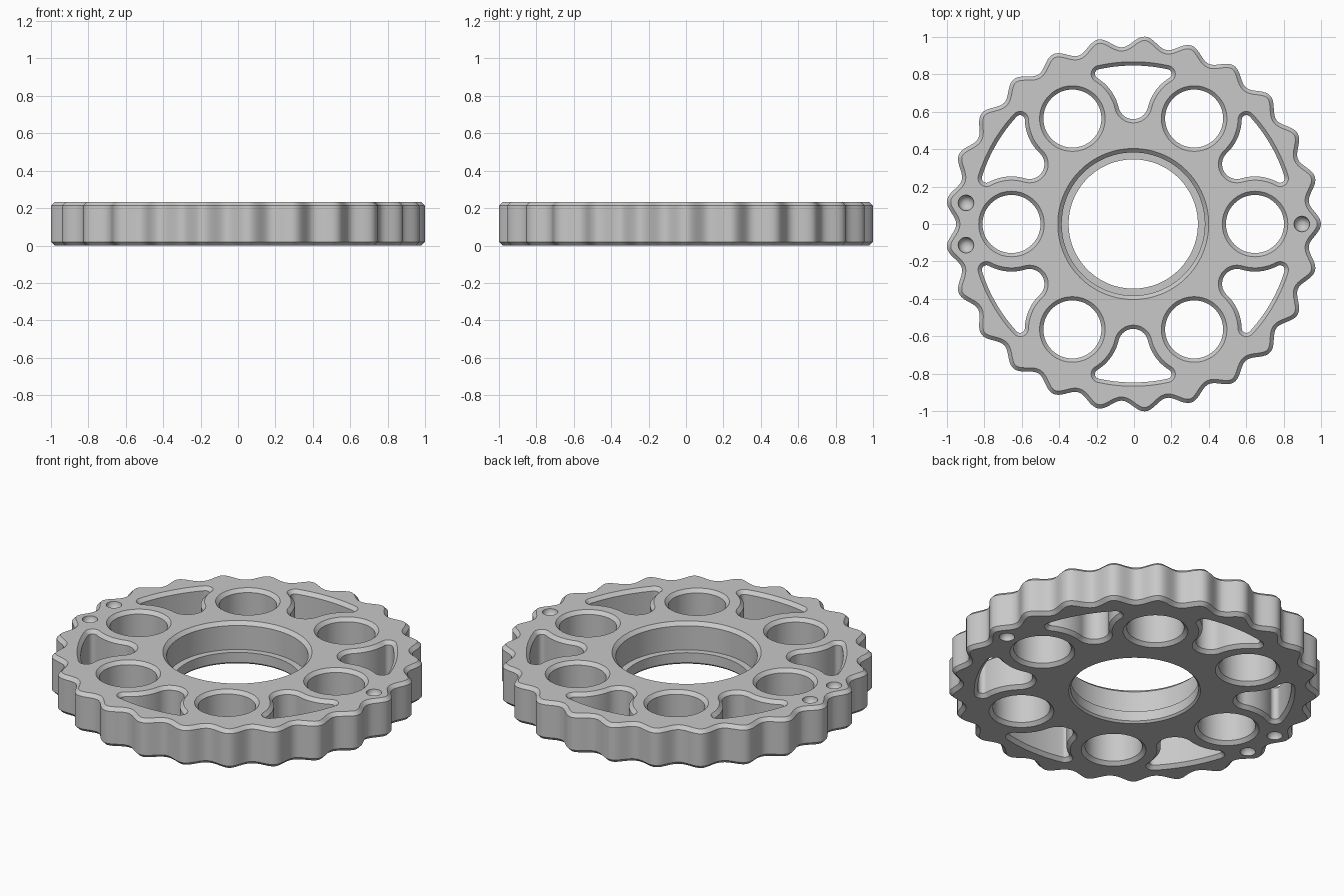
import bpy
import bmesh
from math import sin, cos, pi, radians, atan2, acos, hypot
from mathutils import Vector, Matrix

cube = bpy.data.objects.get("Cube")
if cube:
    bpy.data.objects.remove(cube)

HEIGHT = 0.233
CHAMFER = 0.02
SHIFT_X = -0.004
TEETH = 25

grey = bpy.data.materials.new("machined_grey")
grey.use_nodes = True
colour = (0.58, 0.58, 0.58, 1)
grey.diffuse_color = colour
grey.node_tree.nodes["Principled BSDF"].inputs["Base Color"].default_value = colour


def arc(centre, radius, start, end, count):
    """Points along an arc, leaving out the last one."""
    return [Vector((centre[0] + radius * cos(a), centre[1] + radius * sin(a)))
            for a in (start + (end - start) * i / count for i in range(count))]


def circle(centre, radius, count=64):
    return arc(centre, radius, 0, 2 * pi, count)


def polar(radius, degrees):
    a = radians(degrees)
    return Vector((radius * cos(a), radius * sin(a)))


def direction(a, b):
    return atan2(b.y - a.y, b.x - a.x)


def offset(points, distance):
    """Move a counter-clockwise outline outwards by a distance."""
    result = []
    for i, p in enumerate(points):
        d = points[(i + 1) % len(points)] - points[i - 1]
        result.append(p + Vector((d.y, -d.x)).normalized() * distance)
    return result


def scalloped_rim():
    count = TEETH * 18
    points = []
    for i in range(count):
        a = 2 * pi * i / count
        r = 0.9735 + 0.0285 * cos(TEETH * a)
        points.append(Vector((r * cos(a), r * sin(a))))
    return points


def slot(angle):
    """Rounded window whose sides run concentric with the round holes."""
    hole = polar(0.65, 60)
    base = Vector((0, 0.64))
    base_r, corner_r, outer_r = 0.1, 0.045, 0.866
    side_r = (hole - base).length - base_r
    reach, away = outer_r - corner_r, side_r + corner_r
    turn = acos((hole.length ** 2 + reach ** 2 - away ** 2) / (2 * hole.length * reach))
    lean = radians(60) + turn
    corner = Vector((reach * cos(lean), reach * sin(lean)))
    half = arc(base, base_r, -pi / 2, direction(base, hole), 12)
    half += arc(hole, side_r, direction(hole, base), direction(hole, corner), 12)
    half += arc(corner, corner_r, direction(corner, hole), lean, 14)
    half += arc((0, 0), outer_r, lean, pi / 2, 8)
    full = half + [Vector((-p.x, p.y)) for p in reversed(half[1:])]
    spin = Matrix.Rotation(radians(angle - 90), 2)
    return [spin @ p for p in full]


bm = bmesh.new()
cap_edges = {"top": [], "bottom": []}


def ring(points, z):
    return [bm.verts.new((p.x, p.y, z)) for p in points]


def edges_of(verts):
    return [bm.edges.get((verts[i - 1], verts[i])) for i in range(len(verts))]


def skin(rings):
    for low, high in zip(rings, rings[1:]):
        for i in range(len(low)):
            bm.faces.new((low[i - 1], low[i], high[i], high[i - 1]))


def wall(outline, steps):
    """Skin from bottom to top through (offset, height) steps."""
    rings = [ring(offset(outline, d), z) for d, z in steps]
    skin(rings)
    cap_edges["bottom"] += edges_of(rings[0])
    cap_edges["top"] += edges_of(rings[-1])


def dimple(centre, side):
    """Round-bottomed locating mark in the top or bottom face."""
    radius, steps = 0.042, 6
    level, sign = (HEIGHT, -1) if side == "top" else (0, 1)
    rings = []
    for k in range(steps):
        a = k / steps * pi / 2
        rings.append(ring(circle(centre, radius * cos(a), 24), level + sign * radius * sin(a)))
    skin(rings)
    bm.faces.new(rings[-1])
    cap_edges[side] += edges_of(rings[0])


# Scalloped outer rim with chamfered edges
wall(scalloped_rim(), [(-CHAMFER, 0), (0, CHAMFER), (0, HEIGHT - CHAMFER), (-CHAMFER, HEIGHT)])

# Round holes and rounded windows, chamfered on both faces
through = [(0, 0), (-CHAMFER, CHAMFER), (-CHAMFER, HEIGHT - CHAMFER), (0, HEIGHT)]
for k in range(6):
    wall(circle(polar(0.65, 60 * k), 0.175), through)
    wall(slot(60 * k + 30), through)

# Central bore with a retaining lip near the bottom
bore = 0.403
wall(circle((0, 0), bore, 128),
     [(r - bore, z) for r, z in ((0.356, 0), (0.345, 0.011), (0.345, 0.07),
                                 (0.382, 0.07), (0.382, HEIGHT - CHAMFER), (bore, HEIGHT))])

# Locating marks: one on the left, two on the right
for angle in (0, 180 - 7.2, 180 + 7.2):
    for side in ("top", "bottom"):
        dimple(polar(0.9, angle), side)

# Flat top and bottom faces
for side, up in (("top", 1), ("bottom", -1)):
    bmesh.ops.triangle_fill(bm, edges=cap_edges[side], use_beauty=True, normal=(0, 0, up))

bmesh.ops.recalc_face_normals(bm, faces=bm.faces)
bmesh.ops.translate(bm, verts=bm.verts, vec=(SHIFT_X, 0, 0))
mesh = bpy.data.meshes.new("scalloped_wheel")
bm.to_mesh(mesh)
bm.free()
mesh.materials.append(grey)
wheel = bpy.data.objects.new("scalloped_wheel", mesh)
bpy.context.collection.objects.link(wheel)

bpy.ops.object.select_all(action="DESELECT")
wheel.select_set(True)
bpy.context.view_layer.objects.active = wheel
bpy.ops.object.shade_smooth_by_angle(angle=radians(30))
